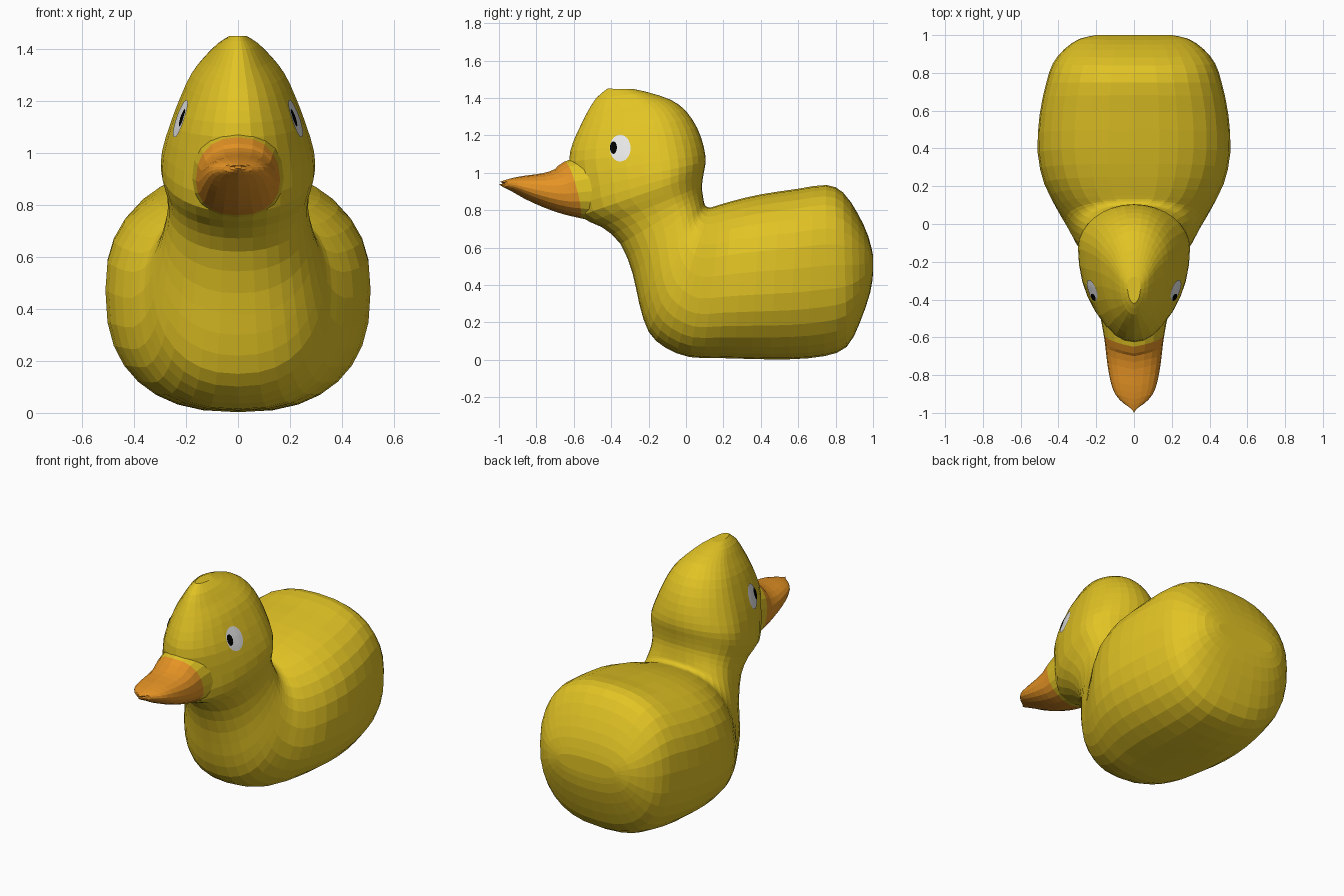
import bpy, bmesh, math
from mathutils import Vector
from mathutils.bvhtree import BVHTree

if "Cube" in bpy.data.objects:
    bpy.data.objects.remove(bpy.data.objects["Cube"])


def material(name, rgb):
    m = bpy.data.materials.new(name)
    m.diffuse_color = (*rgb, 1)
    m.use_nodes = True
    m.node_tree.nodes["Principled BSDF"].inputs["Base Color"].default_value = m.diffuse_color
    return m


YELLOW = material("yellow", (0.76, 0.55, 0.018))
ORANGE = material("orange", (0.78, 0.29, 0.018))
WHITE = material("white", (0.85, 0.85, 0.85))
BLACK = material("black", (0.0, 0.0, 0.0))


def refine(rows):
    """Insert one Catmull-Rom row between each pair of rows."""
    out = []
    for i in range(len(rows) - 1):
        p0, p1, p2 = rows[max(i - 1, 0)], rows[i], rows[i + 1]
        p3 = rows[min(i + 2, len(rows) - 1)]
        out.append(p1)
        out.append(tuple((9 * (b + c) - a - d) / 16
                         for a, b, c, d in zip(p0, p1, p2, p3)))
    return out + [rows[-1]]


def loft(name, rows, sides, mats, bow=0.0, mat_rule=None):
    """Rows: (top y, top z, bottom y, bottom z, half width, widest place, squareness)."""
    bm = bmesh.new()
    rings = []
    for ty, tz, by, bz, w, s, n in rows:
        ring = []
        for k in range(sides):
            t = 2 * math.pi * k / sides
            c, sn = math.cos(t), math.sin(t)
            a = math.copysign(abs(c) ** (2 / n), c)
            b = math.copysign(abs(sn) ** (2 / n), sn)
            f = s - (s if a > 0 else 1 - s) * a
            y = ty + f * (by - ty) + bow * abs(b)
            z = tz + f * (bz - tz)
            ring.append(bm.verts.new((w * b, y, max(z, 0))))
        rings.append(ring)
    for i in range(len(rings) - 1):
        for k in range(sides):
            j = (k + 1) % sides
            f = bm.faces.new((rings[i][k], rings[i][j], rings[i + 1][j], rings[i + 1][k]))
            if mat_rule:
                f.material_index = mat_rule(i)
    bm.faces.new(rings[0])
    last = bm.faces.new(rings[-1])
    if mat_rule:
        last.material_index = mat_rule(len(rings))
    bmesh.ops.remove_doubles(bm, verts=bm.verts, dist=1e-5)
    bmesh.ops.recalc_face_normals(bm, faces=bm.faces)
    return finish(name, bm, mats), bm


def finish(name, bm, mats):
    me = bpy.data.meshes.new(name)
    bm.to_mesh(me)
    for m in mats:
        me.materials.append(m)
    ob = bpy.data.objects.new(name, me)
    bpy.context.collection.objects.link(ob)
    return ob


# Body, neck and head: sections run from the tail, fan round the nape, then climb
body = [
    (1.00, .56, 1.00, .46, .20), (.975, .66, .985, .36, .29),
    (.92, .78, .93, .20, .37), (.84, .895, .86, .07, .43),
    (.75, .935, .74, .02, .465), (.60, .915, .55, .003, .50),
    (.40, .885, .35, .005, .51), (.25, .85, .17, .01, .475),
    (.15, .82, .02, .015, .41), (.125, .815, -.11, .065, .36),
    (.11, .82, -.20, .15, .33), (.10, .83, -.25, .30, .305),
    (.095, .85, -.285, .46, .285), (.09, .88, -.35, .62, .27),
    (.085, .93, -.45, .71, .275), (.095, 1.0, -.57, .77, .295),
    (.105, 1.06, -.60, .90, .292), (.095, 1.14, -.625, 1.06, .26),
    (.06, 1.24, -.605, 1.16, .222), (.0, 1.33, -.565, 1.25, .18),
    (-.08, 1.39, -.53, 1.32, .13), (-.20, 1.43, -.48, 1.40, .078),
    (-.28, 1.448, -.42, 1.45, .035),
]
rows = []
for i, r in enumerate(body):
    h = min(max((i - 8) / 7, 0), 1)          # 0 on the body, 1 on the head
    rows.append((*r, .47 - .14 * h, 2.45 - .45 * h))
duck, duck_bm = loft("body_and_head", refine(rows), 32, [YELLOW])

# Beak, with a yellow root hidden in the face
beak = [
    (-.40, 1.15, -.40, .72, .20), (-.65, 1.06, -.575, .76, .162),
    (-.70, 1.02, -.66, .78, .152), (-.77, .997, -.76, .815, .142),
    (-.86, .985, -.86, .86, .125), (-.93, .972, -.93, .90, .10),
    (-.98, .957, -.98, .925, .055), (-1.0, .95, -1.0, .94, .015),
]
loft("beak", refine([(*r, .55, 2.3) for r in beak]), 20, [YELLOW, ORANGE],
     bow=.03, mat_rule=lambda i: 0 if i < 2 else 1)

# Eyes: thin oval plates draped on the sides of the head
tree = BVHTree.FromBMesh(duck_bm)


def eye_plate(name, side, y, z, ry, rz, lift, mat, sides=20, steps=4):
    bm = bmesh.new()

    def drape(dy, dz):
        hit, nrm, _, _ = tree.ray_cast(Vector((side, y + dy, z + dz)), Vector((-side, 0, 0)))
        return bm.verts.new(hit + Vector((side * lift, 0, 0)))

    rings = [[drape(ry * q / steps * math.cos(2 * math.pi * k / sides),
                    rz * q / steps * math.sin(2 * math.pi * k / sides))
              for k in range(sides)] for q in range(1, steps + 1)]
    mid = drape(0, 0)
    for k in range(sides):
        j = (k + 1) % sides
        faces = [(mid, rings[0][k], rings[0][j])]
        faces += [(a[k], b[k], b[j], a[j]) for a, b in zip(rings, rings[1:])]
        for f in faces:
            bm.faces.new(f if side > 0 else f[::-1])
    bmesh.ops.recalc_face_normals(bm, faces=bm.faces)
    if sum(f.normal.x for f in bm.faces) * side < 0:
        bmesh.ops.reverse_faces(bm, faces=bm.faces)
    finish(name, bm, [mat])
    bm.free()


for side, label in ((1, "right"), (-1, "left")):
    eye_plate("eye_white_" + label, side, -.352, 1.132, .056, .072, .004, WHITE)
    eye_plate("pupil_" + label, side, -.388, 1.135, .019, .034, .008, BLACK, 12, 3)
